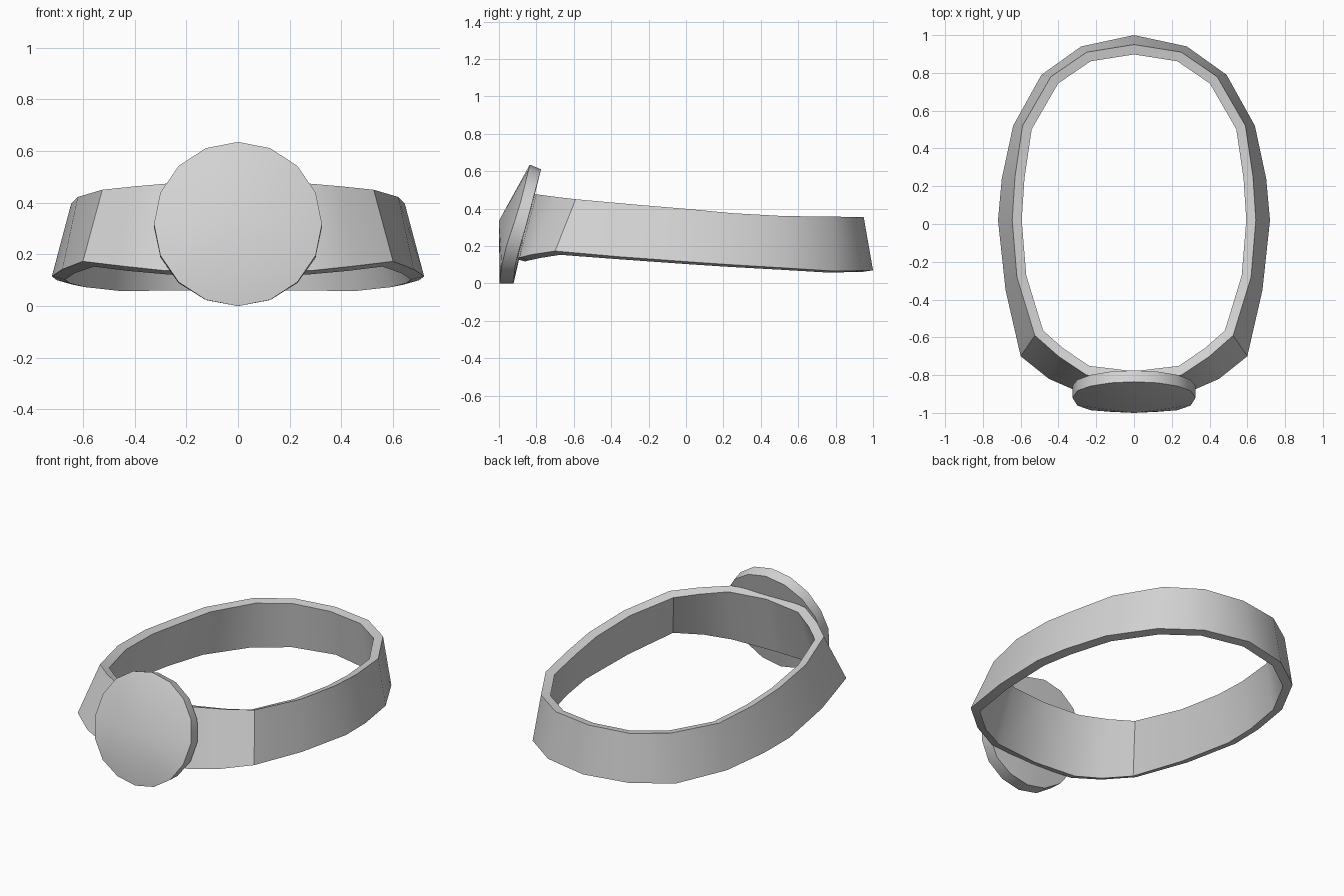
import bpy
import bmesh
from math import sin, cos, pi

cube = bpy.data.objects.get("Cube")
if cube:
    bpy.data.objects.remove(cube, do_unlink=True)

# One plain grey for everything
grey = bpy.data.materials.new("light_grey")
grey.use_nodes = True
colour = (0.65, 0.65, 0.65, 1.0)
grey.diffuse_color = colour
grey.node_tree.nodes["Principled BSDF"].inputs["Base Color"].default_value = colour


def add_object(name, bm):
    bmesh.ops.recalc_face_normals(bm, faces=bm.faces)
    mesh = bpy.data.meshes.new(name)
    bm.to_mesh(mesh)
    bm.free()
    mesh.materials.append(grey)
    obj = bpy.data.objects.new(name, mesh)
    bpy.context.collection.objects.link(obj)
    bpy.ops.object.select_all(action="DESELECT")
    obj.select_set(True)
    bpy.context.view_layer.objects.active = obj
    return obj


def bridge(bm, first, second):
    count = len(first)
    for i in range(count):
        j = (i + 1) % count
        bm.faces.new((first[i], first[j], second[j], second[i]))


def interpolate(table, value):
    for (a, fa), (b, fb) in zip(table, table[1:]):
        if value <= b:
            return fa + (fb - fa) * (value - a) / (b - a)
    return table[-1][1]


def full_loop(half):
    # Mirror a half outline, keeping the two points on the centre line single
    return half + [(-x, y, z) for x, y, z in reversed(half[1:-1])]


# Band: outer edge outlines from the back to the front, then thickened inward
lower = [(0, 1, .07), (.28, .94, .068), (.49, .79, .066), (.64, .52, .083),
         (.7, .24, .1), (.72, .02, .115), (.68, -.35, .142), (.6, -.7, .173),
         (.45, -.82, .155), (.29, -.89, .138), (0, -.91, .13)]
upper = [(0, .95, .355), (.25, .91, .355), (.44, .78, .357), (.59, .52, .36),
         (.63, .25, .375), (.645, .02, .397), (.62, -.28, .422), (.525, -.59, .45),
         (.4, -.7, .463), (.25, -.8, .476), (0, -.83, .48)]
bm = bmesh.new()
loops = [[bm.verts.new(p) for p in full_loop(half)] for half in (lower, upper)]
bridge(bm, *loops)
bmesh.ops.recalc_face_normals(bm, faces=bm.faces)
if sum(f.normal.dot(f.calc_center_median()) for f in bm.faces) < 0:
    bmesh.ops.reverse_faces(bm, faces=bm.faces)
band = add_object("head_band", bm)
thickness = band.modifiers.new("thickness", "SOLIDIFY")
thickness.thickness = 0.052
thickness.offset = -1
thickness.use_even_offset = True
bpy.ops.object.modifier_apply(modifier="thickness")
bpy.ops.object.shade_smooth_by_angle(angle=pi / 6)

# Disc: leaning round plate with a bent lower edge and a domed front
front_bend = [(0, -.997), (.1, -.985), (.2, -.96), (.41, -.89), (.635, -.835)]
back_bend = [(0, -.922), (.12, -.912), (.25, -.87), (.48, -.81), (.61, -.775)]
SIDES = 16


def disc_rim(bm, bend, top):
    points = []
    for i in range(SIDES):
        angle = 2 * pi * i / SIDES
        z = top / 2 * (1 + cos(angle))
        points.append(bm.verts.new((.325 * sin(angle), interpolate(bend, z), z)))
    return points


bm = bmesh.new()
front = disc_rim(bm, front_bend, .635)
back = disc_rim(bm, back_bend, .61)
bridge(bm, front, back)
for rim, centre in ((front, (0, -1, .335)), (back, (0, -.852, .305))):
    hub = bm.verts.new(centre)
    for i in range(SIDES):
        bm.faces.new((rim[i], rim[(i + 1) % SIDES], hub))
add_object("front_disc", bm)
bpy.ops.object.shade_smooth_by_angle(angle=pi / 6)
